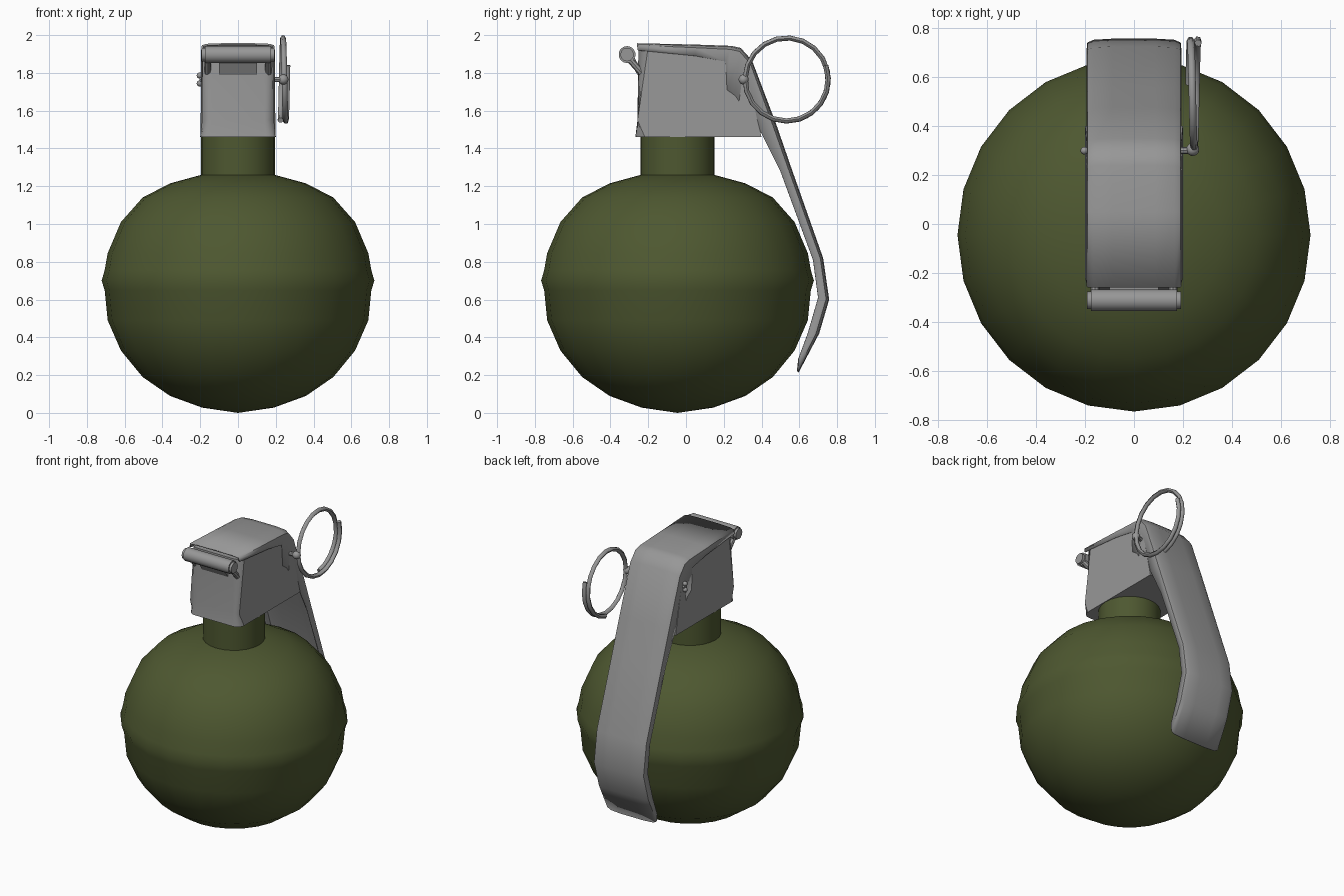
import bpy, bmesh, math
from mathutils import Vector

cube = bpy.data.objects.get("Cube")
if cube:
    bpy.data.objects.remove(cube, do_unlink=True)


def material(name, color):
    m = bpy.data.materials.new(name)
    m.use_nodes = True
    m.diffuse_color = color
    m.node_tree.nodes["Principled BSDF"].inputs["Base Color"].default_value = color
    return m


GREEN = material("olive green", (0.076, 0.097, 0.030, 1))
GREY = material("steel grey", (0.31, 0.31, 0.31, 1))
AXIS_Y = -0.045


def smooth(ob, angle=40):
    bpy.ops.object.select_all(action='DESELECT')
    ob.select_set(True)
    bpy.context.view_layer.objects.active = ob
    bpy.ops.object.shade_smooth_by_angle(angle=math.radians(angle))


def finish(name, bm, mat, angle=40):
    bmesh.ops.recalc_face_normals(bm, faces=bm.faces)
    me = bpy.data.meshes.new(name)
    bm.to_mesh(me)
    bm.free()
    ob = bpy.data.objects.new(name, me)
    bpy.context.collection.objects.link(ob)
    me.materials.append(mat)
    smooth(ob, angle)
    return ob


def lathe(name, profile, mat, steps=24):
    bm = bmesh.new()
    vs = [bm.verts.new((0, AXIS_Y - r, z)) for r, z in profile]
    es = [bm.edges.new(p) for p in zip(vs, vs[1:])]
    bmesh.ops.spin(bm, geom=vs + es, cent=(0, AXIS_Y, 0), axis=(0, 0, 1),
                   angle=math.tau, steps=steps)
    bmesh.ops.remove_doubles(bm, verts=bm.verts, dist=0.0005)
    return finish(name, bm, mat)


def rod(name, start, end, radius, mat, sides=12):
    a, b = Vector(start), Vector(end)
    bm = bmesh.new()
    bmesh.ops.create_cone(bm, cap_ends=True, segments=sides, radius1=radius,
                          radius2=radius, depth=(b - a).length)
    rot = (b - a).to_track_quat('Z', 'Y')
    for v in bm.verts:
        v.co = rot @ v.co + (a + b) / 2
    return finish(name, bm, mat)


def bead(name, at, radius, mat):
    bm = bmesh.new()
    bmesh.ops.create_uvsphere(bm, u_segments=12, v_segments=8, radius=radius)
    bmesh.ops.translate(bm, verts=bm.verts, vec=at)
    return finish(name, bm, mat)


# Round body with a raised seam around the middle
lathe("body", [(0, 0), (0.19, 0.028), (0.36, 0.09), (0.505, 0.19), (0.62, 0.33),
               (0.69, 0.49), (0.706, 0.65), (0.722, 0.70), (0.706, 0.755),
               (0.69, 0.845), (0.62, 1.01), (0.505, 1.14), (0.36, 1.215),
               (0.195, 1.26), (0, 1.27)], GREEN)
lathe("neck", [(0.197, 1.2), (0.197, 1.48), (0, 1.48)], GREEN)

# Fuze housing: extruded side profile, flared foot, rounded front corners
side = [(-0.268, 1.46), (-0.257, 1.55), (-0.252, 1.925),
        (0.27, 1.915), (0.31, 1.83), (0.40, 1.46)]
bm = bmesh.new()
rows = [[bm.verts.new((s * (0.2 if z < 1.5 else 0.19), y, z)) for y, z in side]
        for s in (-1, 1)]
for row in rows:
    bm.faces.new(row)
for i in range(len(side)):
    j = (i + 1) % len(side)
    bm.faces.new((rows[0][i], rows[0][j], rows[1][j], rows[1][i]))
front = [e for e in bm.edges if all(v.co.y < -0.2 for v in e.verts)
         and abs(e.verts[0].co.x - e.verts[1].co.x) < 0.05]
bmesh.ops.bevel(bm, geom=front, offset=0.05, segments=4, profile=0.5, affect='EDGES')
finish("fuze_housing", bm, GREY)

# Safety lever: a bent channel, its outer back line paired with its flange edge
outer = [(-0.26, 1.957), (0.05, 1.950), (0.24, 1.943), (0.29, 1.932), (0.35, 1.865),
         (0.477, 1.53), (0.56, 1.29), (0.726, 0.82), (0.758, 0.60),
         (0.705, 0.42), (0.597, 0.215)]
inner = [(-0.255, 1.92), (0.05, 1.89), (0.21, 1.86), (0.217, 1.71), (0.26, 1.68),
         (0.40, 1.48), (0.50, 1.28), (0.673, 0.81), (0.70, 0.61),
         (0.645, 0.42), (0.595, 0.285)]
half = [(0.45, 0), (0.85, 0.08), (0.98, 0.28), (1, 1)]
section = [(-x, t) for x, t in reversed(half)] + half
bm = bmesh.new()
grid = []
for (yo, zo), (yi, zi) in zip(outer, inner):
    reach = min(1, 0.07 / math.hypot(yi - yo, zi - zo))
    row = []
    for x, t in section:
        k = t if t == 1 else t * reach
        row.append(bm.verts.new((x * 0.195, yo + (yi - yo) * k, zo + (zi - zo) * k)))
    grid.append(row)
for a, b in zip(grid, grid[1:]):
    for i in range(len(section) - 1):
        bm.faces.new((a[i], a[i + 1], b[i + 1], b[i]))
lever = finish("safety_lever", bm, GREY, 50)
thick = lever.modifiers.new("sheet", 'SOLIDIFY')
thick.thickness = 0.01
thick.offset = -1

# Hinge roll at the front with its bracket and end hooks
rod("hinge_roll", (-0.175, -0.312, 1.897), (0.175, -0.312, 1.897), 0.045, GREY, 14)
bm = bmesh.new()
bmesh.ops.create_cube(bm, size=1)
for v in bm.verts:
    drop = v.co.z < 0
    v.co = (v.co.x * 0.2, (-0.24 if drop else -0.29) + v.co.y * 0.035,
            1.79 if drop else 1.88)
finish("hinge_bracket", bm, GREY)
for s, label in ((-1, "right"), (1, "left")):
    rod("hinge_hook_" + label, (s * 0.172, -0.312, 1.897),
        (s * 0.192, -0.312, 1.897), 0.036, GREY)
    rod("hinge_arm_" + label, (s * 0.16, -0.235, 1.80), (s * 0.16, -0.305, 1.88),
        0.018, GREY, 8)

# Safety pin through the lever, with its eye and split tail
PIN_Y, PIN_Z = 0.30, 1.765
rod("safety_pin", (-0.205, PIN_Y, PIN_Z), (0.235, PIN_Y, PIN_Z), 0.014, GREY, 8)
bead("pin_eye", (0.24, PIN_Y + 0.005, PIN_Z), 0.027, GREY)
for s, label in ((-1, "lower"), (1, "upper")):
    bead("pin_tail_" + label, (-0.203, PIN_Y, PIN_Z + s * 0.021), 0.016, GREY)

# Pull ring: a wire wound slightly more than once around
curve = bpy.data.curves.new("pull_ring", 'CURVE')
curve.dimensions = '3D'
curve.bevel_depth = 0.015
curve.bevel_resolution = 1
curve.use_fill_caps = True
wire = curve.splines.new('POLY')
COUNT = 26
wire.points.add(COUNT - 1)
for i, p in enumerate(wire.points):
    f = i / (COUNT - 1)
    a = math.radians(-80 + 460 * f)
    p.co = (0.225 + 0.037 * f, 0.533 + 0.22 * math.cos(a),
            PIN_Z + 0.22 * math.sin(a), 1)
ring = bpy.data.objects.new("pull_ring", curve)
bpy.context.collection.objects.link(ring)
curve.materials.append(GREY)
bpy.ops.object.select_all(action='DESELECT')
ring.select_set(True)
bpy.context.view_layer.objects.active = ring
bpy.ops.object.convert(target='MESH')
smooth(bpy.context.view_layer.objects.active, 60)
